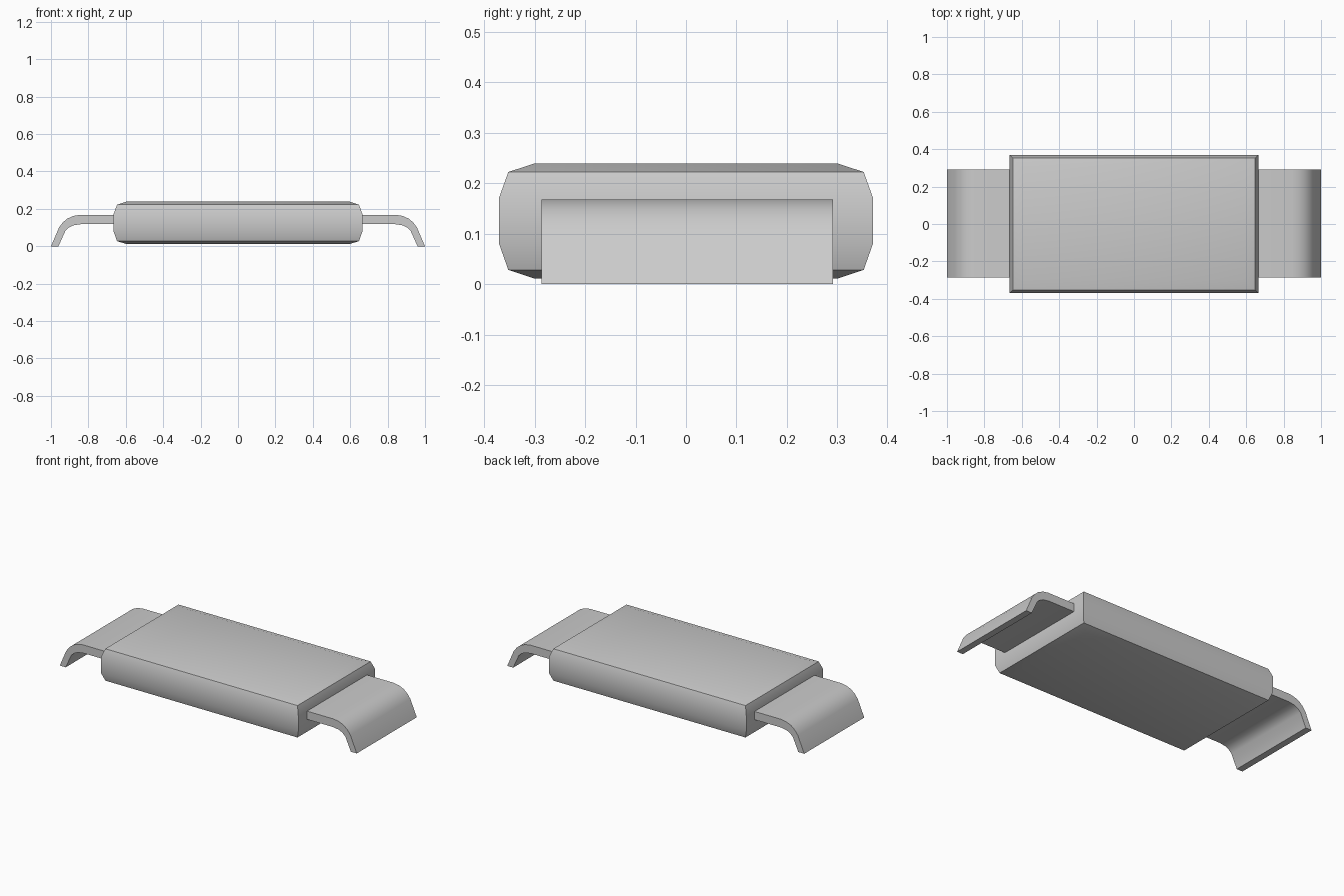
import bpy, bmesh

if "Cube" in bpy.data.objects:
    bpy.data.objects.remove(bpy.data.objects["Cube"])


def make_object(name, bm):
    bmesh.ops.recalc_face_normals(bm, faces=bm.faces)
    mesh = bpy.data.meshes.new(name)
    bm.to_mesh(mesh)
    bm.free()
    obj = bpy.data.objects.new(name, mesh)
    bpy.context.collection.objects.link(obj)
    bpy.ops.object.select_all(action='DESELECT')
    obj.select_set(True)
    bpy.context.view_layer.objects.active = obj
    bpy.ops.object.shade_smooth_by_angle(angle=0.6)
    return obj


# Package body: stacked rectangular rings (inset from the widest outline, height)
HALF_X, HALF_Y = 0.665, 0.37
RINGS = [(0.07, 0.011), (0.018, 0.028), (0, 0.079),
         (0, 0.172), (0.018, 0.222), (0.07, 0.239)]
bm = bmesh.new()
loops = []
for inset, z in RINGS:
    x, y = HALF_X - inset, HALF_Y - inset
    loops.append([bm.verts.new((sx * x, sy * y, z))
                  for sx, sy in ((-1, -1), (1, -1), (1, 1), (-1, 1))])
for low, high in zip(loops, loops[1:]):
    for i in range(4):
        j = (i + 1) % 4
        bm.faces.new((low[i], low[j], high[j], high[i]))
bm.faces.new(loops[0])
bm.faces.new(loops[-1])
make_object("package_body", bm)

# Bent metal leads: a side profile extruded across the width, one per end
PROFILE = [(0.655, 0.168), (0.845, 0.168), (0.88, 0.162), (0.912, 0.148),
           (0.937, 0.127), (0.957, 0.1), (1.0, 0.0),
           (0.96, 0.0), (0.923, 0.082), (0.904, 0.1), (0.88, 0.112),
           (0.84, 0.118), (0.655, 0.118)]
for side, name in ((-1, "left_lead"), (1, "right_lead")):
    bm = bmesh.new()
    face = bm.faces.new([bm.verts.new((side * x, -0.286, z)) for x, z in PROFILE])
    new = bmesh.ops.extrude_face_region(bm, geom=[face])["geom"]
    bmesh.ops.translate(bm, vec=(0, 0.577, 0),
                        verts=[v for v in new if isinstance(v, bmesh.types.BMVert)])
    # Close the near side if the extrusion removed the starting face
    bmesh.ops.holes_fill(bm, edges=[e for e in bm.edges if e.is_boundary], sides=0)
    make_object(name, bm)
